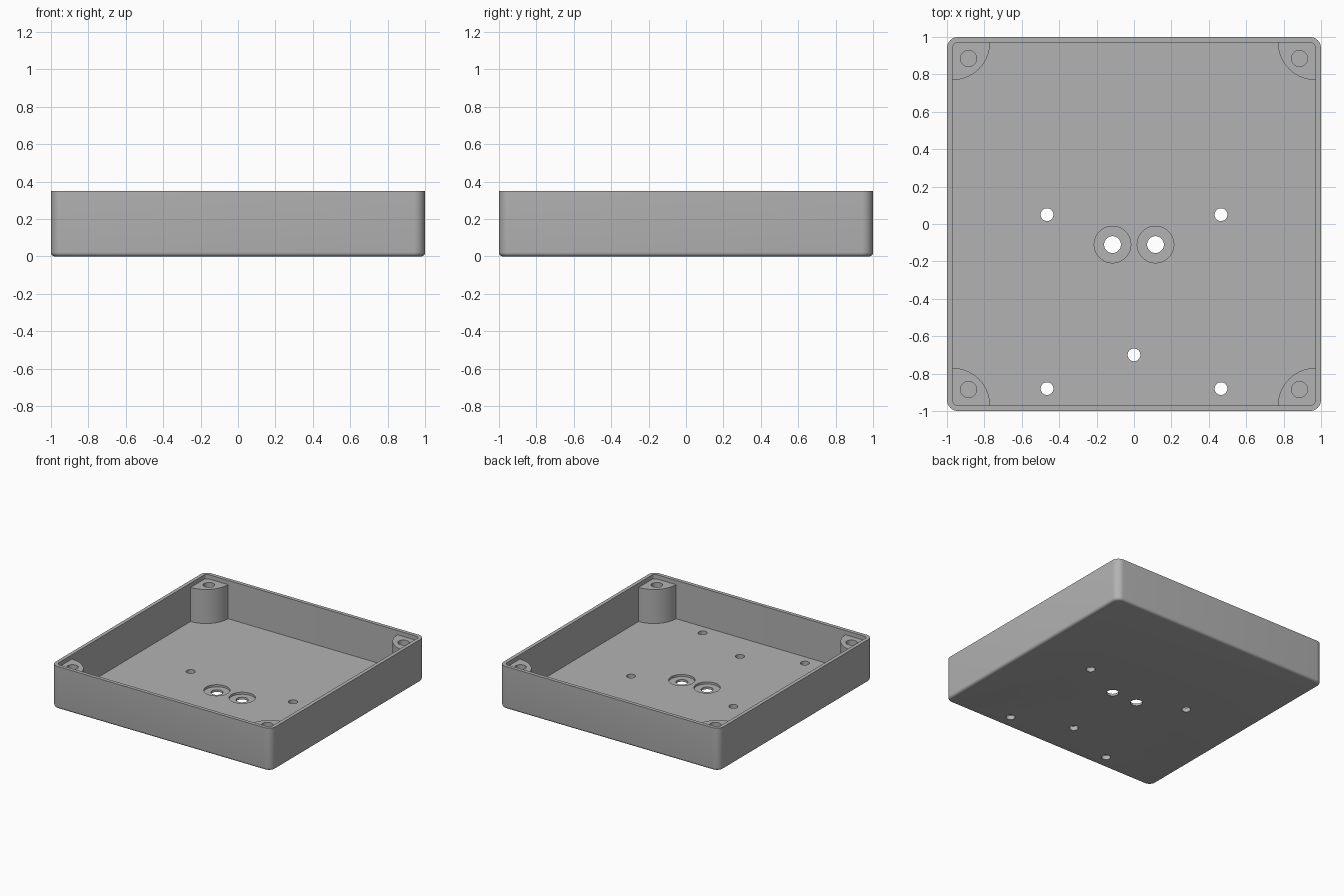
import bpy, bmesh, math
from mathutils import Matrix

if "Cube" in bpy.data.objects:
    bpy.data.objects.remove(bpy.data.objects["Cube"], do_unlink=True)

HEIGHT, FLOOR, WALL, POST_TOP = 0.35, 0.035, 0.03, 0.315

grey = bpy.data.materials.new("plain grey")
grey.use_nodes = True
grey.diffuse_color = (0.45, 0.45, 0.45, 1)
grey.node_tree.nodes["Principled BSDF"].inputs["Base Color"].default_value = grey.diffuse_color


def to_object(bm, name):
    bmesh.ops.recalc_face_normals(bm, faces=bm.faces)
    mesh = bpy.data.meshes.new(name)
    bm.to_mesh(mesh)
    bm.free()
    mesh.materials.append(grey)
    obj = bpy.data.objects.new(name, mesh)
    bpy.context.collection.objects.link(obj)
    return obj


def rounded_block(name, half, low, high, radius, bottom_radius=0):
    """Square block with rounded upright edges and an optional rounded bottom rim."""
    bm = bmesh.new()
    bmesh.ops.create_cube(bm, size=1)
    bmesh.ops.scale(bm, vec=(2 * half, 2 * half, high - low), verts=bm.verts)
    bmesh.ops.translate(bm, vec=(0, 0, (low + high) / 2), verts=bm.verts)
    upright = [e for e in bm.edges if abs(e.verts[0].co.z - e.verts[1].co.z) > 0.01]
    bmesh.ops.bevel(bm, geom=upright, offset=radius, segments=8, profile=0.5, affect='EDGES')
    if bottom_radius:
        rim = [e for e in bm.edges if all(abs(v.co.z - low) < 1e-4 for v in e.verts)]
        bmesh.ops.bevel(bm, geom=rim, offset=bottom_radius, segments=5, profile=0.5, affect='EDGES')
    return to_object(bm, name)


def cylinder(name, x, y, radius, low, high):
    bm = bmesh.new()
    bmesh.ops.create_cone(bm, cap_ends=True, segments=40, radius1=radius, radius2=radius,
                          depth=high - low, matrix=Matrix.Translation((x, y, (low + high) / 2)))
    return to_object(bm, name)


def cut(obj, cutters):
    """Subtract the cutters, bake the result and shade it."""
    for c in cutters:
        mod = obj.modifiers.new("cut", 'BOOLEAN')
        mod.operation, mod.solver, mod.object = 'DIFFERENCE', 'EXACT', c
    bpy.context.view_layer.update()
    baked = bpy.data.meshes.new_from_object(obj.evaluated_get(bpy.context.evaluated_depsgraph_get()))
    obj.modifiers.clear()
    obj.data = baked
    for c in cutters:
        bpy.data.objects.remove(c, do_unlink=True)
    bpy.ops.object.select_all(action='DESELECT')
    obj.select_set(True)
    bpy.context.view_layer.objects.active = obj
    bpy.ops.object.shade_smooth_by_angle(angle=math.radians(30))


# Open tray with screw holes and two counterbored holes in the floor
tray = rounded_block("tray", 1, 0, HEIGHT, 0.06, 0.022)
cutters = [rounded_block("cavity", 1 - WALL, FLOOR, HEIGHT + 0.2, 0.03)]
for x, y in [(-0.465, 0.05), (0.465, 0.05), (-0.465, -0.88), (0.465, -0.88), (0, -0.7)]:
    cutters.append(cylinder("screw_hole", x, y, 0.034, -0.1, 0.2))
for x in (-0.115, 0.115):
    cutters.append(cylinder("hanging_hole", x, -0.11, 0.045, -0.1, 0.2))
    cutters.append(cylinder("counterbore", x, -0.11, 0.098, FLOOR - 0.017, 0.2))
cut(tray, cutters)

# Quarter-round corner posts with blind screw holes
for sx, side in ((1, "left"), (-1, "right")):
    for sy, end in ((1, "back"), (-1, "front")):
        c = 1 - WALL
        outline = [(c - 0.2 * math.cos(a), c - 0.2 * math.sin(a))
                   for a in (math.pi / 2 * i / 20 for i in range(21))]
        # Tuck the straight sides into the wall
        t = c + 0.008
        outline += [(c, t - 0.208), (t, t - 0.208), (t, t), (t - 0.208, t)]
        outline.remove((c, t - 0.208))
        bm = bmesh.new()
        base = bm.faces.new([bm.verts.new((sx * x, sy * y, FLOOR - 0.01)) for x, y in outline])
        top = bmesh.ops.extrude_face_region(bm, geom=[base])["geom"]
        bmesh.ops.translate(bm, vec=(0, 0, POST_TOP - FLOOR + 0.01),
                            verts=[g for g in top if isinstance(g, bmesh.types.BMVert)])
        post = to_object(bm, f"{end}_{side}_post")
        cut(post, [cylinder("pilot_hole", sx * 0.885, sy * 0.885, 0.043, FLOOR + 0.03, HEIGHT + 0.1)])
